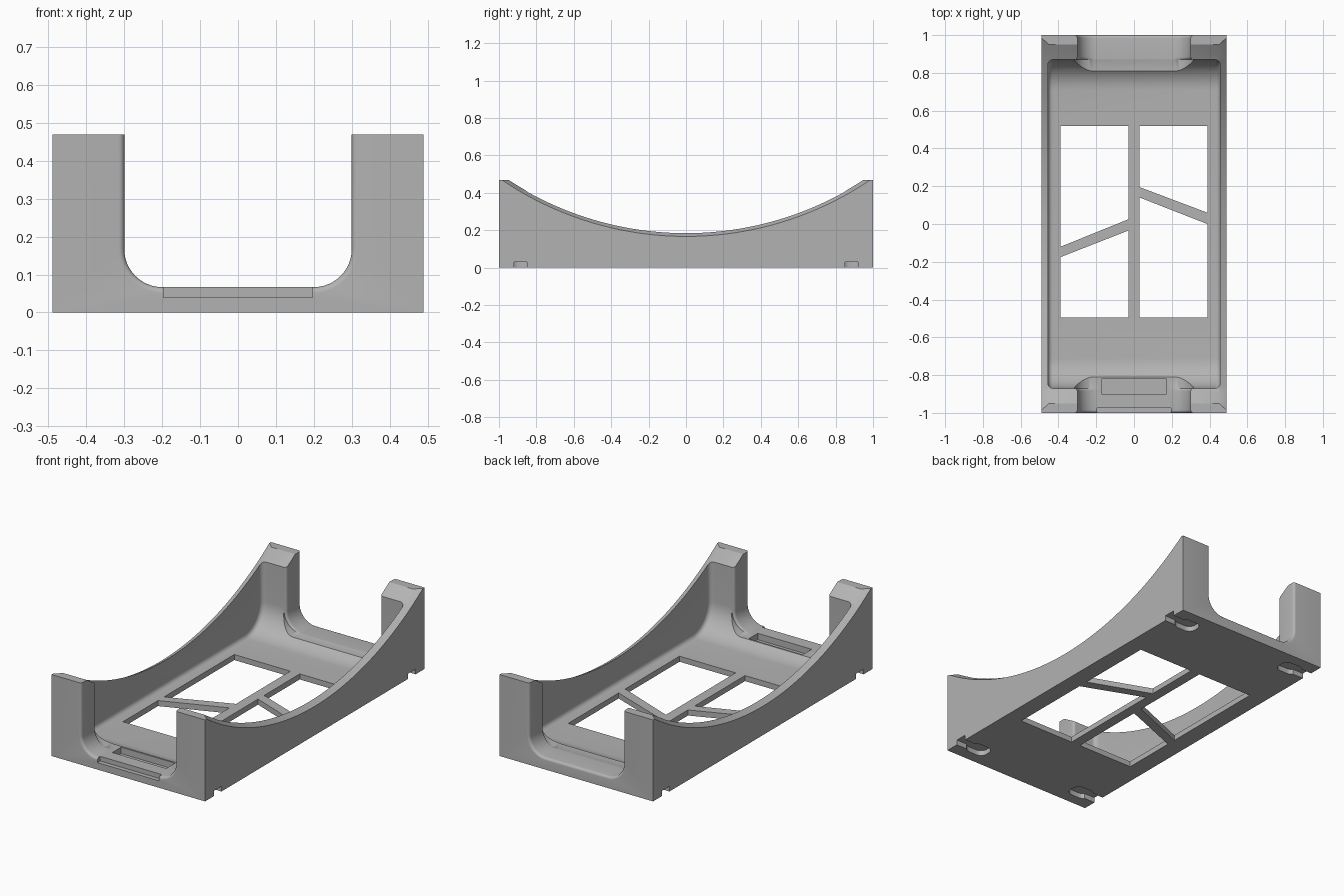
import bpy, bmesh
from math import sin, cos, pi, radians

cube = bpy.data.objects.get("Cube")
if cube:
    bpy.data.objects.remove(cube, do_unlink=True)

grey = bpy.data.materials.new("plain grey")
grey.use_nodes = True
COLOR = (0.45, 0.45, 0.45, 1)
grey.diffuse_color = COLOR
grey.node_tree.nodes["Principled BSDF"].inputs["Base Color"].default_value = COLOR

HALF_X, HALF_Y, HEIGHT = 0.49, 1.0, 0.47
WALL_X, WALL_Y, FLOOR = 0.455, 0.87, 0.032
cutters = []


def loft(name, rings, rim_bevel=0):
    """Closed solid through matching rings of points."""
    bm = bmesh.new()
    loops = [[bm.verts.new(p) for p in ring] for ring in rings]
    n = len(loops[0])
    for a, b in zip(loops, loops[1:]):
        for i in range(n):
            j = (i + 1) % n
            bm.faces.new((a[i], a[j], b[j], b[i]))
    caps = [bm.faces.new(loops[0]), bm.faces.new(loops[-1])]
    bmesh.ops.recalc_face_normals(bm, faces=bm.faces)
    if rim_bevel:
        edges = [e for f in caps for e in f.edges]
        bmesh.ops.bevel(bm, geom=edges, offset=rim_bevel, segments=5,
                        profile=0.5, affect='EDGES')
    mesh = bpy.data.meshes.new(name)
    bm.to_mesh(mesh)
    bm.free()
    obj = bpy.data.objects.new(name, mesh)
    bpy.context.collection.objects.link(obj)
    return obj


def cut(name, rings, rim_bevel=0):
    obj = loft(name, rings, rim_bevel)
    obj.hide_render = True
    cutters.append(obj)


def upright(points, z0, z1):
    return [[(x, y, z) for x, y in points] for z in (z0, z1)]


def rect(x0, x1, y0, y1):
    return [(x0, y0), (x1, y0), (x1, y1), (x0, y1)]


def arc(cx, cy, r, start, end, steps=12):
    angles = [radians(start + (end - start) * i / steps) for i in range(steps + 1)]
    return [(cx + r * cos(a), cy + r * sin(a)) for a in angles]


def rounded_rect(x0, x1, y0, y1, r):
    return (arc(x1 - r, y1 - r, r, 0, 90, 6) + arc(x0 + r, y1 - r, r, 90, 180, 6)
            + arc(x0 + r, y0 + r, r, 180, 270, 6) + arc(x1 - r, y0 + r, r, 270, 360, 6))


# Solid block of the tray
tray = loft("cradle_tray", upright(rect(-HALF_X, HALF_X, -HALF_Y, HALF_Y), 0, HEIGHT))
tray.data.materials.append(grey)

# Inner cavity, with wide fillets at both ends of the floor
R = 0.16
side = ([(-WALL_Y, 0.7)] + arc(R - WALL_Y, FLOOR + R, R, 180, 270)
        + arc(WALL_Y - R, FLOOR + R, R, 270, 360) + [(WALL_Y, 0.7)])
cut("cavity", [[(x, y, z) for y, z in side] for x in (-WALL_X, WALL_X)], 0.025)

# Sweeping arc over the walls, flaring outwards to chamfer the rim
RADIUS = 1.736
rings = []
for x, r in ((-0.53, RADIUS + 0.04), (-0.45, RADIUS), (0.45, RADIUS), (0.53, RADIUS + 0.04)):
    rings.append([(x, y, z) for y, z in arc(0, 0.187 + RADIUS, r, -90, 270, 256)[:-1]])
cut("rim_sweep", rings)


# U-shaped openings at both ends, with rounded edges
def u_shape(widen, grow):
    cx, r = 0.2 + widen, 0.1 + grow
    return ([(-cx - r, 0.7)] + arc(-cx, 0.167, r, 180, 270)
            + arc(cx, 0.167, r, 270, 360) + [(cx + r, 0.7)])


E = 0.015
turns = [i * pi / 10 for i in range(6)]
stations = [(1.05, 0, E)]
stations += [(HALF_Y - E + E * sin(t), 0, E * (1 - cos(t))) for t in reversed(turns)]
stations += [(WALL_Y + E - E * sin(t), E * (1 - cos(t)), 0) for t in turns]
stations += [(0.78, E, 0)]
for s, word in ((-1, "front"), (1, "back")):
    cut(word + "_opening", [[(x, s * y, z) for x, z in u_shape(w, g)]
                            for y, w, g in stations])

# Front lip step and shallow label pocket
cut("lip_step", upright(rect(-0.197, 0.197, -1.05, -0.975), 0.04, 0.1))
cut("floor_pocket", upright(rect(-0.172, 0.172, -0.9, -0.82), 0.03, 0.12))

# Floor windows, split by a centre bar and slanted struts
IN, OUT, LOW, TOP = 0.03, 0.388, -0.495, 0.52
windows = [
    [(-OUT, LOW), (-IN, LOW), (-IN, -0.035), (-OUT, -0.175)],
    [(-OUT, -0.12), (-IN, 0.025), (-IN, TOP), (-OUT, TOP)],
    [(IN, LOW), (OUT, LOW), (OUT, 0.0), (IN, 0.14)],
    [(IN, 0.195), (OUT, 0.06), (OUT, TOP), (IN, TOP)],
]
for i, outline in enumerate(windows):
    cut("window_%d" % i, upright(outline, -0.1, 0.12))

# Keyhole slots under the four corners
for sx in (-1, 1):
    for sy in (-1, 1):
        y = sy * 0.885
        cut("slot", upright(rect(*sorted((sx * 0.4, sx * 0.55)), y - 0.035, y + 0.035), -0.1, 0.03))
        cut("slot_end", upright(rounded_rect(*sorted((sx * 0.3, sx * 0.43)),
                                             y - 0.05, y + 0.05, 0.04), -0.1, 0.0301))

# Apply the cuts
for c in cutters:
    mod = tray.modifiers.new(c.name, 'BOOLEAN')
    mod.operation, mod.solver, mod.object = 'DIFFERENCE', 'EXACT', c
bpy.context.view_layer.update()
result = bpy.data.meshes.new_from_object(
    tray.evaluated_get(bpy.context.evaluated_depsgraph_get()))
tray.modifiers.clear()
tray.data = result
result.materials.clear()
result.materials.append(grey)
for p in result.polygons:
    p.material_index = 0
for c in cutters:
    bpy.data.objects.remove(c, do_unlink=True)

bpy.ops.object.select_all(action='DESELECT')
tray.select_set(True)
bpy.context.view_layer.objects.active = tray
bpy.ops.object.shade_smooth_by_angle(angle=radians(30))
